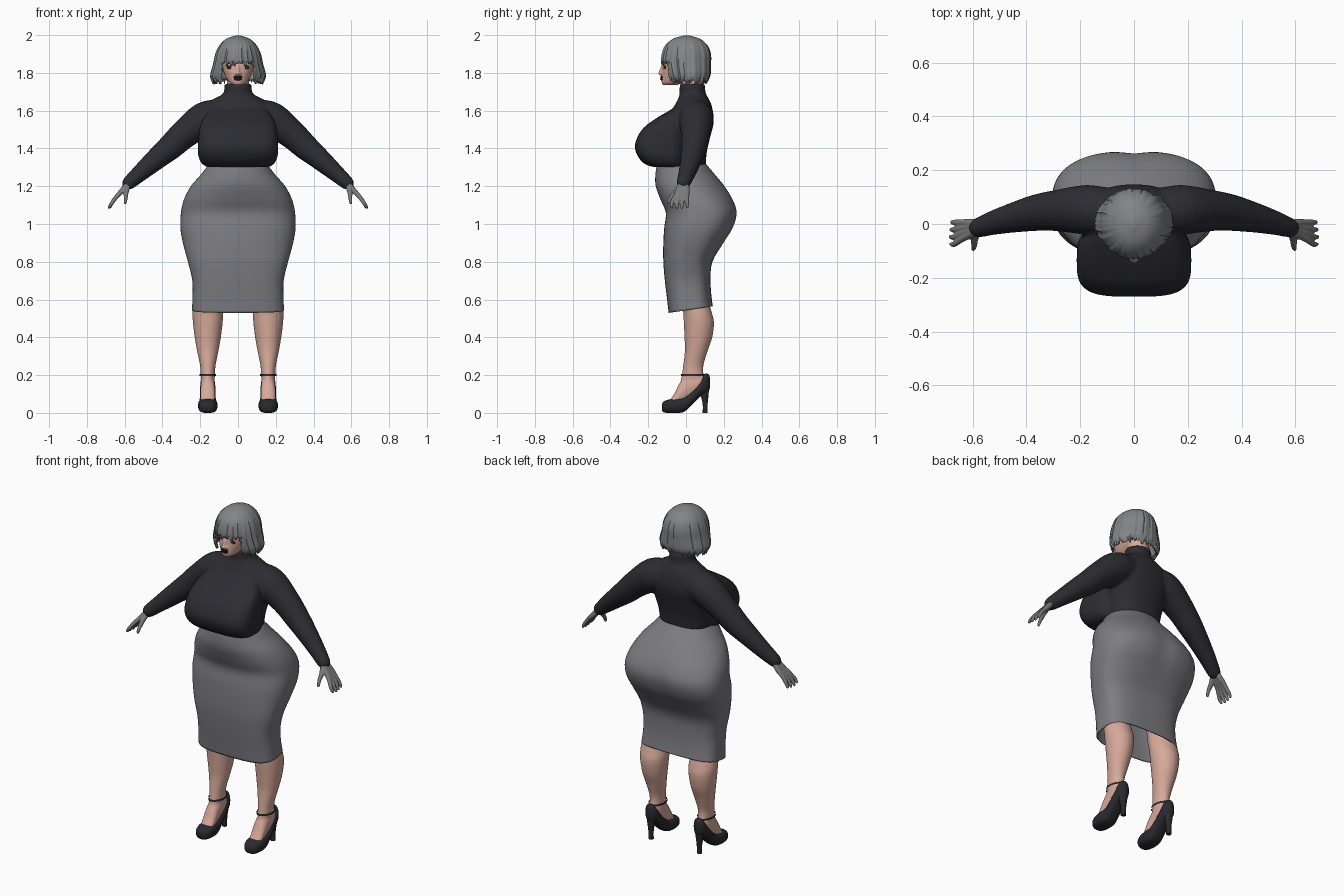
import bpy, bmesh, math, random
from mathutils import Vector, Matrix

if "Cube" in bpy.data.objects:
    bpy.data.objects.remove(bpy.data.objects["Cube"])

random.seed(4)


def material(name, r, g, b):
    m = bpy.data.materials.new(name)
    m.diffuse_color = (r, g, b, 1)
    m.use_nodes = True
    m.node_tree.nodes["Principled BSDF"].inputs["Base Color"].default_value = m.diffuse_color
    return m


KNIT = material("dark knit", .025, .025, .032)
CLOTH = material("grey cloth", .205, .205, .225)
GLOVE = material("glove grey", .20, .20, .205)
HAIR = material("hair grey", .225, .23, .24)
SKIN = material("skin", .68, .40, .325)
SHOE = material("shoe black", .022, .022, .028)
LIP = material("dark lips", .012, .01, .012)
EYE = material("eye white", .5, .48, .46)


def smooth_rows(rows, sub):
    """Catmull-Rom interpolation between rows of numbers."""
    out = []
    for i in range(len(rows) - 1):
        p = [rows[max(0, min(len(rows) - 1, i + k))] for k in (-1, 0, 1, 2)]
        for s in range(sub):
            t = s / sub
            out.append([.5 * (2 * b + (c - a) * t + (2 * a - 5 * b + 4 * c - d) * t * t
                              + (3 * b - a - 3 * c + d) * t ** 3)
                        for a, b, c, d in zip(*p)])
    return out + [list(rows[-1])]


def skin_rings(bm, rings, caps):
    rings = [[bm.verts.new(p) for p in r] for r in rings]
    n = len(rings[0])
    for r, q in zip(rings, rings[1:]):
        for i in range(n):
            bm.faces.new((r[i], r[(i + 1) % n], q[(i + 1) % n], q[i]))
    if caps[0]:
        bm.faces.new(rings[0])
    if caps[1]:
        bm.faces.new(rings[-1])


def loft(bm, rows, cx=0, axis='z', seg=48, sub=4, caps=(1, 1)):
    """Rows: position, half width, low side, high side, squareness."""
    rings = []
    for t, hw, lo, hi, n in smooth_rows(rows, sub):
        ring = []
        for i in range(seg):
            a = 2 * math.pi * i / seg
            c, s = math.cos(a), math.sin(a)
            x = cx + hw * math.copysign(abs(c) ** (2 / n), c)
            w = (lo + hi) / 2 + (hi - lo) / 2 * math.copysign(abs(s) ** (2 / n), s)
            ring.append((x, w, t) if axis == 'z' else (x, t, w))
        rings.append(ring)
    skin_rings(bm, rings, caps)


def tube(bm, pts, side=1, seg=16, sub=4):
    """Round limb through points of x, y, z, radius, with rounded ends."""
    rows = smooth_rows(pts, sub)
    pos = [Vector((side * r[0], r[1], r[2])) for r in rows]
    rings = []
    for i, r in enumerate(rows):
        d = (pos[min(i + 1, len(pos) - 1)] - pos[max(i - 1, 0)]).normalized()
        u = d.cross(Vector((0, 1, .3))).normalized()
        v = d.cross(u)
        ends = [(0, 1)]
        if i == 0:
            ends = [(-.9, .4), (-.6, .8), (0, 1)]
        elif i == len(rows) - 1:
            ends = [(0, 1), (.6, .8), (.9, .4)]
        for off, k in ends:
            rings.append([pos[i] + d * off * r[3] + (u * math.cos(a) + v * math.sin(a)) * r[3] * k
                          for a in (2 * math.pi * j / seg for j in range(seg))])
    skin_rings(bm, rings, (1, 1))


def ball(bm, loc, size):
    bmesh.ops.create_uvsphere(bm, u_segments=20, v_segments=12, radius=1,
                              matrix=Matrix.Translation(loc) @ Matrix.Diagonal((*size, 1)))


def finish(name, bm, mat, voxel=0, relax=0, thick=0):
    bmesh.ops.recalc_face_normals(bm, faces=bm.faces)
    me = bpy.data.meshes.new(name)
    bm.to_mesh(me)
    bm.free()
    me.materials.append(mat)
    me.shade_smooth()
    me.set_sharp_from_angle(angle=math.radians(55))
    ob = bpy.data.objects.new(name, me)
    bpy.context.collection.objects.link(ob)
    if voxel:
        m = ob.modifiers.new("blend", 'REMESH')
        m.mode, m.voxel_size, m.use_smooth_shade = 'VOXEL', voxel, True
        m = ob.modifiers.new("relax", 'SMOOTH')
        m.factor, m.iterations = .5, relax
    if thick:
        m = ob.modifiers.new("thickness", 'SOLIDIFY')
        m.thickness, m.offset = thick, -1
    return ob


# Sweater: torso with collar, bust and sleeves blended together
bm = bmesh.new()
loft(bm, [(1.305, .155, -.14, .105, 2.3), (1.38, .165, -.13, .11, 2.3), (1.46, .18, -.11, .128, 2.3),
          (1.54, .185, -.10, .147, 2.3), (1.61, .18, -.07, .14, 2.2), (1.655, .14, -.045, .125, 2),
          (1.685, .085, -.035, .107, 2), (1.71, .073, -.034, .102, 2), (1.742, .073, -.034, .10, 2)])
loft(bm, [(1.302, .165, -.175, 0, 3), (1.32, .192, -.222, 0, 3.3), (1.36, .21, -.256, 0, 3.5),
          (1.41, .213, -.271, 0, 3.5), (1.46, .21, -.257, 0, 3.4), (1.51, .203, -.224, 0, 3),
          (1.56, .185, -.157, 0, 2.6), (1.605, .15, -.08, 0, 2.2)])
for side in (-1, 1):
    tube(bm, [(.10, .05, 1.575, .085), (.18, .053, 1.553, .092), (.285, .05, 1.475, .077),
              (.355, .043, 1.41, .069), (.42, .03, 1.355, .06), (.51, .008, 1.277, .047),
              (.578, -.014, 1.217, .037)], side, 28)
finish("sweater", bm, KNIT, .009, 6)

# Skirt: open shell with a hem that rises at the back
bm = bmesh.new()
loft(bm, [(.53, .244, -.092, .142, 3.2), (.60, .241, -.10, .136, 3.1), (.70, .242, -.112, .13, 3),
          (.80, .265, -.12, .14, 2.8), (.90, .292, -.12, .20, 2.6), (.98, .305, -.115, .25, 2.6),
          (1.06, .302, -.107, .271, 2.5), (1.13, .286, -.135, .25, 2.3), (1.20, .25, -.16, .205, 2.1),
          (1.26, .198, -.162, .155, 2.1), (1.325, .148, -.152, .1, 2.2)], seg=80, caps=(0, 1))
for v in bm.verts:
    x, y, z = v.co
    if z < .62:
        v.co.z += (y + .09) * .15 * (.62 - z) / .09
    if y > .05:
        v.co.y -= .01 * math.exp(-(x / .05) ** 2 - ((z - 1.03) / .12) ** 2)
finish("skirt", bm, CLOTH, thick=.006)

for side, tag in ((-1, "right"), (1, "left")):
    cx = .16 * side
    # Hand with four fingers and a thumb
    bm = bmesh.new()
    for i in range(4):
        y = -.075 + .027 * i
        tip = (.682 - .003 * abs(i - 1), y, 1.085 + .005 * abs(i - 1.5))
        tube(bm, [(.572, -.024 + .006 * i, 1.225, .018), (.61, -.04 + .015 * i, 1.18, .015),
                  (.643, -.058 + .021 * i, 1.145, .012), (.667, y, 1.112, .0105), (*tip, .008)], side, 10)
    tube(bm, [(.582, -.025, 1.205, .016), (.592, -.055, 1.17, .014), (.594, -.08, 1.14, .011),
              (.597, -.093, 1.113, .008)], side, 10)
    finish(tag + "_hand", bm, GLOVE, .004, 2)

    # Leg and foot
    bm = bmesh.new()
    loft(bm, [(.16, .034, -.03, .098, 2), (.20, .038, -.022, .093, 2), (.25, .041, -.015, .092, 2),
              (.33, .057, -.006, .115, 2), (.40, .069, -.008, .139, 2), (.48, .079, -.012, .148, 2),
              (.54, .08, -.016, .134, 2), (.62, .072, -.04, .115, 2), (.80, .075, -.06, .11, 2)], cx)
    loft(bm, [(-.085, .034, .03, .068, 2), (-.06, .038, .03, .105, 2), (-.03, .039, .04, .165, 2),
              (.01, .038, .06, .21, 2), (.06, .037, .09, .22, 2), (.095, .028, .12, .20, 2)],
         cx, 'y', 32)
    finish(tag + "_leg", bm, SKIN, .007, 3)

    # Shoe: platform toe, arch, heel cup, spike and ankle strap
    bm = bmesh.new()
    loft(bm, [(-.127, .02, .012, .048, 2.4), (-.115, .038, .002, .062, 2.6), (-.085, .049, 0, .072, 2.8),
              (-.045, .051, 0, .078, 2.8), (-.01, .046, .006, .085, 2.6), (.03, .042, .04, .118, 2.5),
              (.07, .041, .082, .165, 2.4), (.10, .037, .10, .207, 2.3), (.118, .025, .11, .205, 2.2),
              (.126, .01, .13, .19, 2)], cx, 'y', 32)
    loft(bm, [(0, .014, .088, .114, 2.6), (.05, .014, .088, .115, 2.6), (.10, .022, .075, .12, 2.4),
              (.14, .032, .06, .122, 2.2)], cx, seg=20)
    loft(bm, [(.194, .043, -.028, .1, 2), (.206, .043, -.027, .1, 2)], cx, seg=32, sub=1, caps=(0, 0))
    finish(tag + "_shoe", bm, SHOE)

# Head with neck and nose
bm = bmesh.new()
loft(bm, [(1.735, .026, -.122, -.05, 2), (1.75, .046, -.129, -.01, 2), (1.78, .066, -.129, .05, 2.1),
          (1.82, .08, -.126, .085, 2.2), (1.87, .086, -.12, .1, 2.2), (1.93, .078, -.095, .09, 2.1),
          (1.975, .04, -.045, .05, 2)])
tube(bm, [(0, .035, 1.68, .058), (0, .03, 1.80, .058)], 1, 24)
tube(bm, [(0, -.122, 1.84, .008), (0, -.13, 1.815, .009), (0, -.136, 1.798, .011)], 1, 12)
for side in (-1, 1):
    ball(bm, (.012 * side, -.129, 1.796), (.008, .009, .007))
finish("head", bm, SKIN, .005, 2)

# Lips and painted eyes
bm = bmesh.new()
ball(bm, (0, -.127, 1.777), (.024, .009, .008))
ball(bm, (0, -.127, 1.767), (.021, .01, .008))
finish("lips", bm, LIP)
liner, white, pupil = bmesh.new(), bmesh.new(), bmesh.new()
for side in (-1, 1):
    ball(liner, (.04 * side, -.111, 1.829), (.02, .005, .009))
    ball(white, (.04 * side, -.113, 1.827), (.013, .0045, .005))
    ball(pupil, (.04 * side, -.115, 1.828), (.005, .004, .005))
finish("eye_liner", liner, LIP)
finish("eyes", white, EYE)
finish("pupils", pupil, LIP)

# Bob hair: ridged shell with a ragged hem, cut open for the face
SEG = 120
ridge = [random.uniform(-.025, .025) for _ in range(SEG)]
hem = [random.uniform(-.012, .014) for _ in range(SEG)]
bm = bmesh.new()
loft(bm, [(1.75, .132, -.10, .112, 2), (1.785, .146, -.115, .128, 2), (1.85, .13, -.13, .131, 2),
          (1.90, .119, -.127, .13, 2), (1.945, .098, -.11, .113, 2), (1.98, .062, -.07, .075, 2),
          (1.998, .012, -.012, .018, 2)], seg=SEG, sub=5, caps=(0, 1))
bm.verts.ensure_lookup_table()
for i, v in enumerate(bm.verts):
    k = i % SEG
    fade = max(0, min(1, (1.995 - v.co.z) / .06))
    v.co.x *= 1 + ridge[k] * fade
    v.co.y *= 1 + ridge[k] * fade
    v.co.z += hem[k] * max(0, (1.80 - v.co.z) / .05)
cut = []
for f in bm.faces:
    c = f.calc_center_median()
    k = int((math.atan2(c.y, c.x) % (2 * math.pi)) / (2 * math.pi) * SEG) % SEG
    if abs(c.x) < .088 and c.y < 0 and c.z < 1.852 + hem[k]:
        cut.append(f)
bmesh.ops.delete(bm, geom=cut, context='FACES')
finish("hair", bm, HAIR, thick=.01)
